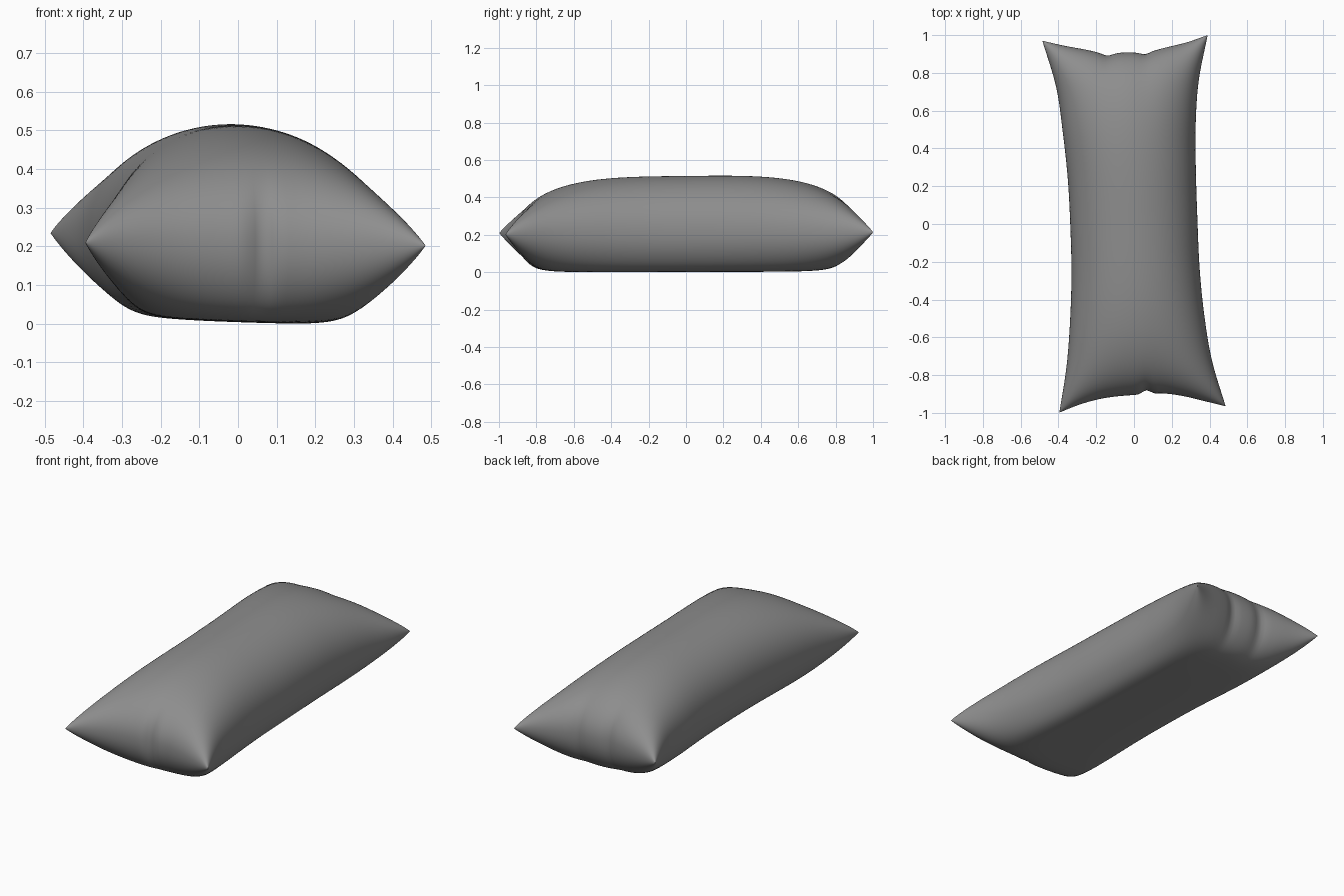
import bpy, bmesh, math

if "Cube" in bpy.data.objects:
    bpy.data.objects.remove(bpy.data.objects["Cube"])

N_U, N_V = 64, 110

# Seam outline, sampled at nine even steps per side
LEFT = [-.395, -.357, -.338, -.331, -.337, -.350, -.376, -.412, -.485]
RIGHT = [.485, .412, .371, .347, .336, .328, .326, .342, .390]
BACK = [.970, .945, .925, .905, .908, .910, .935, .962, 1.0]
FRONT = [-.998, -.955, -.925, -.910, -.903, -.897, -.912, -.938, -.965]


def spline(p, t):
    """Catmull-Rom through evenly spaced values, t in -1..1"""
    f = (t + 1) / 2 * (len(p) - 1)
    i = min(int(f), len(p) - 2)
    f -= i
    b, c = p[i], p[i + 1]
    a = p[i - 1] if i > 0 else 2 * b - c
    d = p[i + 2] if i + 2 < len(p) else 2 * c - b
    return b + .5 * f * (c - a + f * (2*a - 5*b + 4*c - d + f * (3*(b - c) + d - a)))


def mix(a, b, t):
    return a + (b - a) * (t + 1) / 2


def bump(x, centre, width):
    return math.exp(-((x - centre) / width) ** 2)


def point(u, v, side):
    x = mix(spline(LEFT, v), spline(RIGHT, v), u)
    y = mix(spline(FRONT, u), spline(BACK, u), v)
    # gathered creases at both ends
    w = abs(v) ** 14
    if v < 0:
        y += w * .022 * bump(x, .065, .028)
    else:
        y -= w * (.013 * bump(x, -.14, .035) + .011 * bump(x, .06, .03))
    seam = mix(mix(.218, .210, u), mix(.243, .222, u), v)
    e = max(0, 1 - u * u)
    if side > 0:
        z = seam + .300 * (e * max(0, 1 - abs(v) ** 3.5)) ** .46
    else:
        # underside settles flat on the floor
        d = .285 * (e * max(0, 1 - abs(v) ** 5)) ** .48
        floor = seam - (.011 - .035 * x)
        k = 9
        z = seam - d / (1 + (d / floor) ** k) ** (1 / k)
    return x, y, z


# Pillow: two inflated sheets sharing one seam
bm = bmesh.new()
sheets = {}
for side in (1, -1):
    for i in range(N_U + 1):
        for j in range(N_V + 1):
            edge = i in (0, N_U) or j in (0, N_V)
            if edge and side < 0:
                sheets[side, i, j] = sheets[1, i, j]
                continue
            u = math.sin(math.pi / 2 * (2 * i / N_U - 1))
            v = math.sin(math.pi / 2 * (2 * j / N_V - 1))
            sheets[side, i, j] = bm.verts.new(point(u, v, side))
for side in (1, -1):
    for i in range(N_U):
        for j in range(N_V):
            q = [sheets[side, i + a, j + b] for a, b in ((0, 0), (1, 0), (1, 1), (0, 1))]
            bm.faces.new(q if side > 0 else q[::-1])
low = min(p.co.z for p in bm.verts)
for p in bm.verts:
    p.co.z -= low
for f in bm.faces:
    f.smooth = True
mesh = bpy.data.meshes.new("pillow")
bm.to_mesh(mesh)
bm.free()

# Dark grey cloth
cloth = bpy.data.materials.new("dark_grey_cloth")
cloth.diffuse_color = (.27, .27, .27, 1)
cloth.use_nodes = True
cloth.node_tree.nodes["Principled BSDF"].inputs["Base Color"].default_value = cloth.diffuse_color
mesh.materials.append(cloth)
bpy.context.collection.objects.link(bpy.data.objects.new("pillow", mesh))
